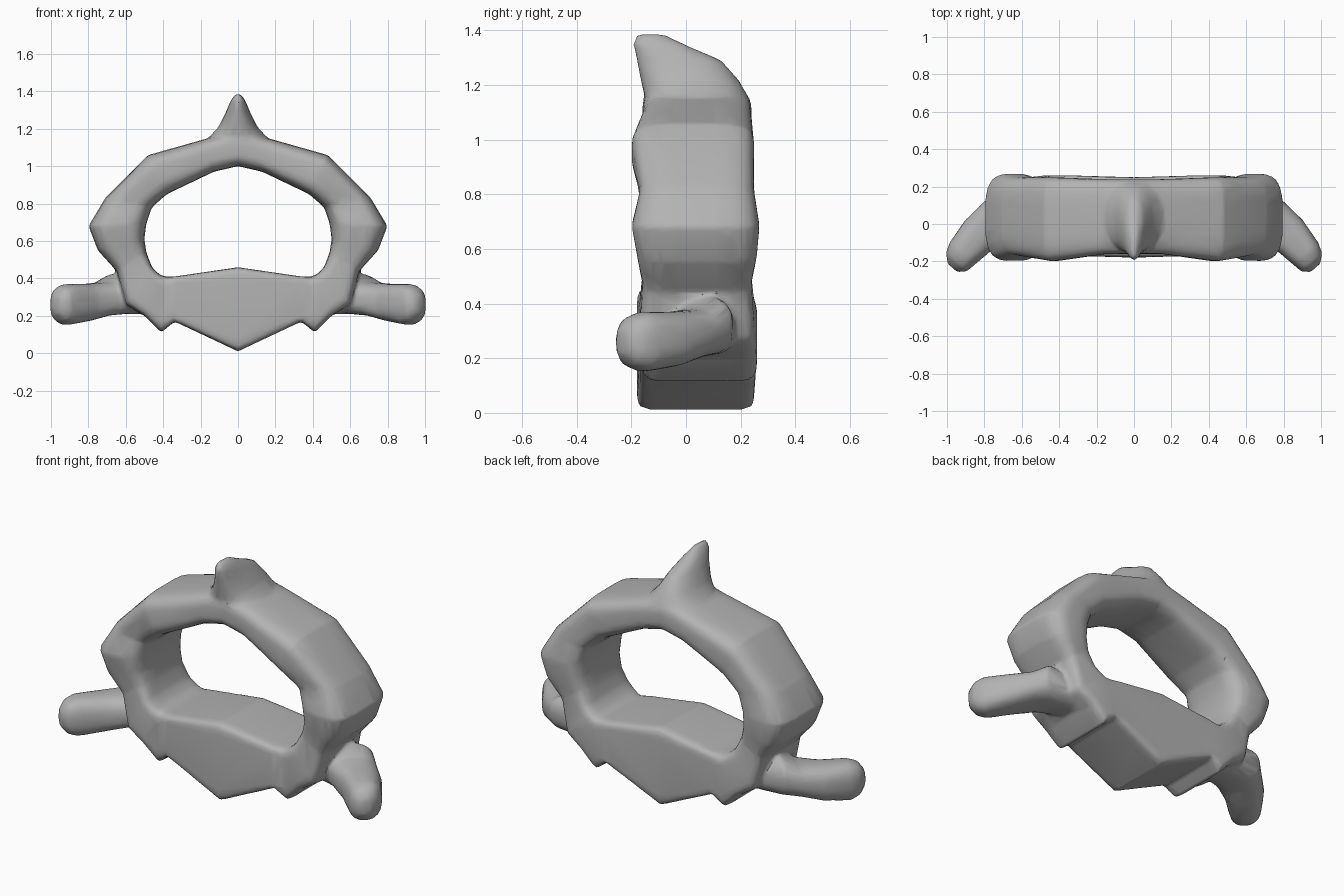
import bpy, bmesh
from math import cos, sin, pi, copysign
from mathutils import Vector

cube = bpy.data.objects.get("Cube")
if cube:
    bpy.data.objects.remove(cube, do_unlink=True)

bone = bpy.data.materials.new("bone grey")
bone.use_nodes = True
colour = (0.45, 0.45, 0.45, 1)
bone.diffuse_color = colour
bone.node_tree.nodes["Principled BSDF"].inputs["Base Color"].default_value = colour

bm = bmesh.new()
SIDES = 24


def section(centre, a, b, power):
    """Superellipse around centre with half axes a and b; a low power is boxy."""
    pts = []
    for i in range(SIDES):
        t = 2 * pi * (i + 0.5) / SIDES
        u = copysign(abs(cos(t)) ** power, cos(t))
        v = copysign(abs(sin(t)) ** power, sin(t))
        pts.append(Vector(centre) + u * Vector(a) + v * Vector(b))
    return pts


def loft(sections, closed=False):
    """Skin neighbouring sections, capping the ends unless closed."""
    rings = [[bm.verts.new(p) for p in s] for s in sections]
    pairs = list(zip(rings, rings[1:]))
    if closed:
        pairs.append((rings[-1], rings[0]))
    else:
        bm.faces.new(rings[0])
        bm.faces.new(rings[-1])
    for r, s in pairs:
        for i in range(SIDES):
            j = (i + 1) % SIDES
            bm.faces.new((r[i], r[j], s[j], s[i]))


# Arch and body: inner x z, outer x z, front y, back y, roundness
stations = [
    (0, 1.00, 0, 1.19, -.16, .24, .5),
    (.13, .97, .16, 1.15, -.16, .24, .5),
    (.38, .85, .48, 1.06, -.20, .25, .5),
    (.46, .78, .71, .83, -.17, .25, .55),
    (.49, .69, .80, .68, -.20, .27, .6),
    (.50, .61, .75, .55, -.18, .26, .55),
    (.49, .54, .65, .44, -.16, .24, .45),
    (.46, .46, .60, .26, -.17, .25, .3),
    (.42, .42, .50, .20, -.17, .26, .25),
    (.39, .41, .41, .11, -.16, .26, .25),
    (.34, .41, .34, .17, -.17, .26, .15),
    (0, .46, 0, .01, -.18, .25, .15),
]


def arch_section(s, side):
    xi, zi, xo, zo, front, back, power = s
    inner, outer = Vector((side * xi, 0, zi)), Vector((side * xo, 0, zo))
    centre = (inner + outer) / 2 + Vector((0, (front + back) / 2, 0))
    return section(centre, (outer - inner) / 2, (0, (back - front) / 2, 0), power)


loft([arch_section(s, 1) for s in stations]
     + [arch_section(s, -1) for s in stations[-2:0:-1]], closed=True)

# Spine on top: z, half width, front y, back y
spine = [(1.06, .22, -.13, .23), (1.15, .16, -.15, .23), (1.21, .105, -.165, .20),
         (1.29, .065, -.18, .13), (1.35, .04, -.195, -.01), (1.385, .015, -.18, -.08)]
loft([section((0, (f + b) / 2, z), (w, 0, 0), (0, (b - f) / 2, 0), .9)
      for z, w, f, b in spine])

# Side processes: centre x y z, half thickness across, half height
process = [(.48, .07, .30, .17, .09), (.62, .06, .32, .17, .11), (.72, .02, .29, .13, .09),
           (.82, -.05, .27, .11, .10), (.92, -.16, .26, .09, .11),
           (.95, -.205, .26, .075, .09), (.97, -.235, .26, .035, .045)]
for side in (1, -1):
    loft([section((side * x, y, z), (side * w * .75, w * .65, 0), (0, 0, h), .75)
          for x, y, z, w, h in process])

bmesh.ops.recalc_face_normals(bm, faces=bm.faces)
mesh = bpy.data.meshes.new("vertebra")
bm.to_mesh(mesh)
bm.free()
mesh.materials.append(bone)
vertebra = bpy.data.objects.new("vertebra", mesh)
bpy.context.collection.objects.link(vertebra)
bpy.context.view_layer.objects.active = vertebra
vertebra.select_set(True)

# Fuse the parts, blend the joints and reduce to broad facets
fuse = vertebra.modifiers.new("Fuse", "REMESH")
fuse.mode = "VOXEL"
fuse.voxel_size = 0.012
blend = vertebra.modifiers.new("Blend", "SMOOTH")
blend.factor, blend.iterations = 0.5, 6
reduce = vertebra.modifiers.new("Reduce", "DECIMATE")
reduce.ratio = 0.06
for name in [m.name for m in vertebra.modifiers]:
    bpy.ops.object.modifier_apply(modifier=name)
bpy.ops.object.shade_smooth_by_angle(angle=0.7)
